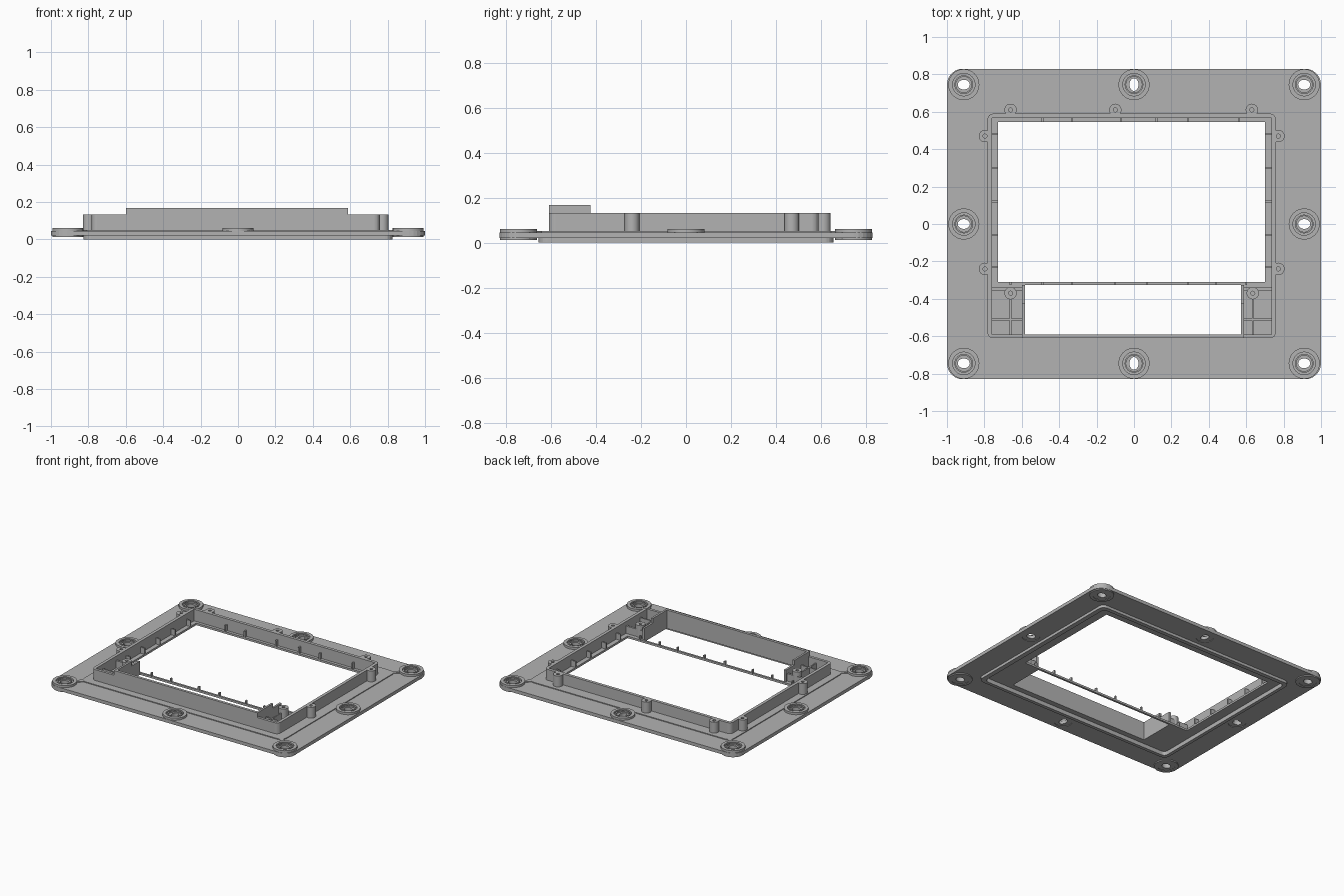
import bpy, bmesh, math

if "Cube" in bpy.data.objects:
    bpy.data.objects.remove(bpy.data.objects["Cube"], do_unlink=True)

grey = bpy.data.materials.new("mid_grey")
grey.use_nodes = True
grey.diffuse_color = (0.45, 0.45, 0.45, 1)
grey.node_tree.nodes["Principled BSDF"].inputs["Base Color"].default_value = grey.diffuse_color


def ellipse(x, y, rx, ry=None, n=32):
    ry = ry or rx
    return [(x + rx * math.cos(2 * math.pi * i / n), y + ry * math.sin(2 * math.pi * i / n))
            for i in range(n)]


def rounded(x0, x1, y0, y1, r=0.0, n=6):
    if r == 0:
        return [(x0, y0), (x1, y0), (x1, y1), (x0, y1)]
    pts = []
    centres = [(x1 - r, y1 - r), (x0 + r, y1 - r), (x0 + r, y0 + r), (x1 - r, y0 + r)]
    for k, (cx, cy) in enumerate(centres):
        for i in range(n + 1):
            a = math.pi / 2 * (k + i / n)
            pts.append((cx + r * math.cos(a), cy + r * math.sin(a)))
    return pts


def add_plate(bm, loops, z0, z1):
    """Extrude an outline; any further loops become holes."""
    edges = []
    for loop in loops:
        vs = [bm.verts.new((x, y, z0)) for x, y in loop]
        edges += [bm.edges.new((vs[i - 1], vs[i])) for i in range(len(vs))]
    res = bmesh.ops.triangle_fill(bm, use_beauty=True, edges=edges, normal=(0, 0, 1))
    faces = [f for f in res["geom"] if isinstance(f, bmesh.types.BMFace)]
    ext = bmesh.ops.extrude_face_region(bm, geom=faces, use_keep_orig=True)
    top = [v for v in ext["geom"] if isinstance(v, bmesh.types.BMVert)]
    bmesh.ops.translate(bm, verts=top, vec=(0, 0, z1 - z0))


def build(name, plates):
    bm = bmesh.new()
    for loops, z0, z1 in plates:
        add_plate(bm, loops, z0, z1)
    bmesh.ops.recalc_face_normals(bm, faces=bm.faces[:])
    mesh = bpy.data.meshes.new(name)
    bm.to_mesh(mesh)
    bm.free()
    mesh.materials.append(grey)
    ob = bpy.data.objects.new(name, mesh)
    bpy.context.collection.objects.link(ob)
    return ob


# Main extents of the opening, cavity and wall
OPEN = (-0.727, 0.70, -0.31, 0.545)
SLOT = (-0.583, 0.572, -0.59, -0.325)
CAVITY = (-0.76, 0.735, -0.59, 0.567)
WALL = (-0.783, 0.758, -0.61, 0.59)
RIM = (-0.837, 0.835, -0.665, 0.67)

# Mounting points round the flange: position, hole radii
mounts = []
for sx in (-1, 0, 1):
    for sy in (-1, 0, 1):
        if sx or sy:
            rx = 0.024 if sx == 0 else 0.032
            ry = 0.034 if sx == 0 else 0.026
            mounts.append((sx * 0.91, sy * 0.745, rx, ry, sx * sy != 0))

# Flange with rounded corners and slotted holes
flange_holes = [ellipse(x, y, 0.06) for x, y, rx, ry, c in mounts]
build("flange", [([rounded(-1, 1, -0.83, 0.83, 0.085),
                   rounded(-0.82, 0.82, -0.65, 0.65, 0.03)] + flange_holes, 0.02, 0.045)])

# Mounting bosses: raised collar, recessed seat and thin inner lip
parts = []
for x, y, rx, ry, corner in mounts:
    low = 0.012 if corner else 0.021
    parts.append(([ellipse(x, y, 0.083), ellipse(x, y, 0.060)], low, 0.061))
    parts.append(([ellipse(x, y, 0.061), ellipse(x, y, rx, ry)], low + 0.003, 0.048))
    parts.append(([ellipse(x, y, 0.050), ellipse(x, y, 0.042)], 0.047, 0.058))
build("mounting_bosses", parts)

# Raised shoulder, and the rim that projects underneath
build("shoulder", [([rounded(*RIM, 0.045), rounded(*CAVITY)], 0.03, 0.051)])
build("bottom_rim", [([rounded(-0.825, 0.825, -0.655, 0.655, 0.04),
                       rounded(-0.80, 0.79, -0.63, 0.625, 0.03)], 0.0, 0.035)])

# Diagonal ribs from the shoulder corners to the corner bosses
parts = []
for sx in (-1, 1):
    for sy in (-1, 1):
        a, b, w = (sx * 0.815, sy * 0.65), (sx * 0.86, sy * 0.695), 0.010
        parts.append(([[(a[0] - sx * w, a[1] + sy * w), (a[0] + sx * w, a[1] - sy * w),
                        (b[0] + sx * w, b[1] - sy * w), (b[0] - sx * w, b[1] + sy * w)]],
                      0.04, 0.051))
build("corner_ribs", parts)

# Floor ledge with the large opening and the front slot
build("ledge", [([rounded(*CAVITY), rounded(*OPEN), rounded(*SLOT)], 0.03, 0.045)])

# Upright wall round the cavity
build("wall", [([rounded(*WALL, 0.03), rounded(*CAVITY)], 0.035, 0.132)])

# Taller hood round three sides of the slot, and its lower side walls
t = 0.015
x0, x1, y0, y1 = SLOT
build("slot_hood", [([[(x0 - t, -0.61), (x1 + t, -0.61), (x1 + t, -0.425), (x1, -0.425),
                       (x1, y0), (x0, y0), (x0, -0.425), (x0 - t, -0.425)]], 0.03, 0.167)])
build("slot_sides", [([rounded(x0 - t, x0, -0.425, y1)], 0.03, 0.132),
                     ([rounded(x1, x1 + t, -0.425, y1)], 0.03, 0.132)])

# Screw posts with pilot holes
posts = [(-0.66, 0.61), (-0.1, 0.61), (0.63, 0.61), (-0.66, -0.37), (0.635, -0.37)]
posts += [(x, y) for x in (-0.797, 0.772) for y in (0.47, -0.24)]
build("screw_posts", [([ellipse(x, y, 0.033, n=24), ellipse(x, y, 0.011, n=12)], 0.04, 0.132)
                      for x, y in posts])

# Small ribs along the ledge and the cross bar
h = 0.005
parts = []
for x in (-0.49, -0.33, -0.07, 0.12, 0.29, 0.56):
    parts.append(([rounded(x - h, x + h, OPEN[3], CAVITY[3] + h)], 0.04, 0.09))
for x in (-0.66, -0.49, -0.33, -0.1, 0.07, 0.29, 0.44, 0.6):
    parts.append(([rounded(x - h, x + h, -0.326, -0.309)], 0.04, 0.07))
for y in (0.48, 0.30, 0.12, -0.06, -0.23):
    parts.append(([rounded(CAVITY[0] - h, OPEN[0], y - h, y + h)], 0.04, 0.09))
    parts.append(([rounded(OPEN[1], CAVITY[1] + h, y - h, y + h)], 0.04, 0.09))
build("ledge_ribs", parts)

# Compartments in the two front corners
parts = []
for a, b, post in ((CAVITY[0], x0 - t, -0.66), (x1 + t, CAVITY[1], 0.635)):
    parts.append(([rounded(a, b, -0.355, -0.34)], 0.04, 0.10))
    parts.append(([rounded(a, b, -0.515, -0.505)], 0.04, 0.10))
    parts.append(([rounded(post - h, post + h, -0.59, -0.40)], 0.04, 0.10))
build("corner_compartments", parts)

# Keep edges crisp while the round parts shade smoothly
bpy.ops.object.select_all(action="DESELECT")
for name in ("mounting_bosses", "screw_posts"):
    ob = bpy.data.objects[name]
    ob.select_set(True)
    bpy.context.view_layer.objects.active = ob
bpy.ops.object.shade_smooth_by_angle(angle=math.radians(30))
